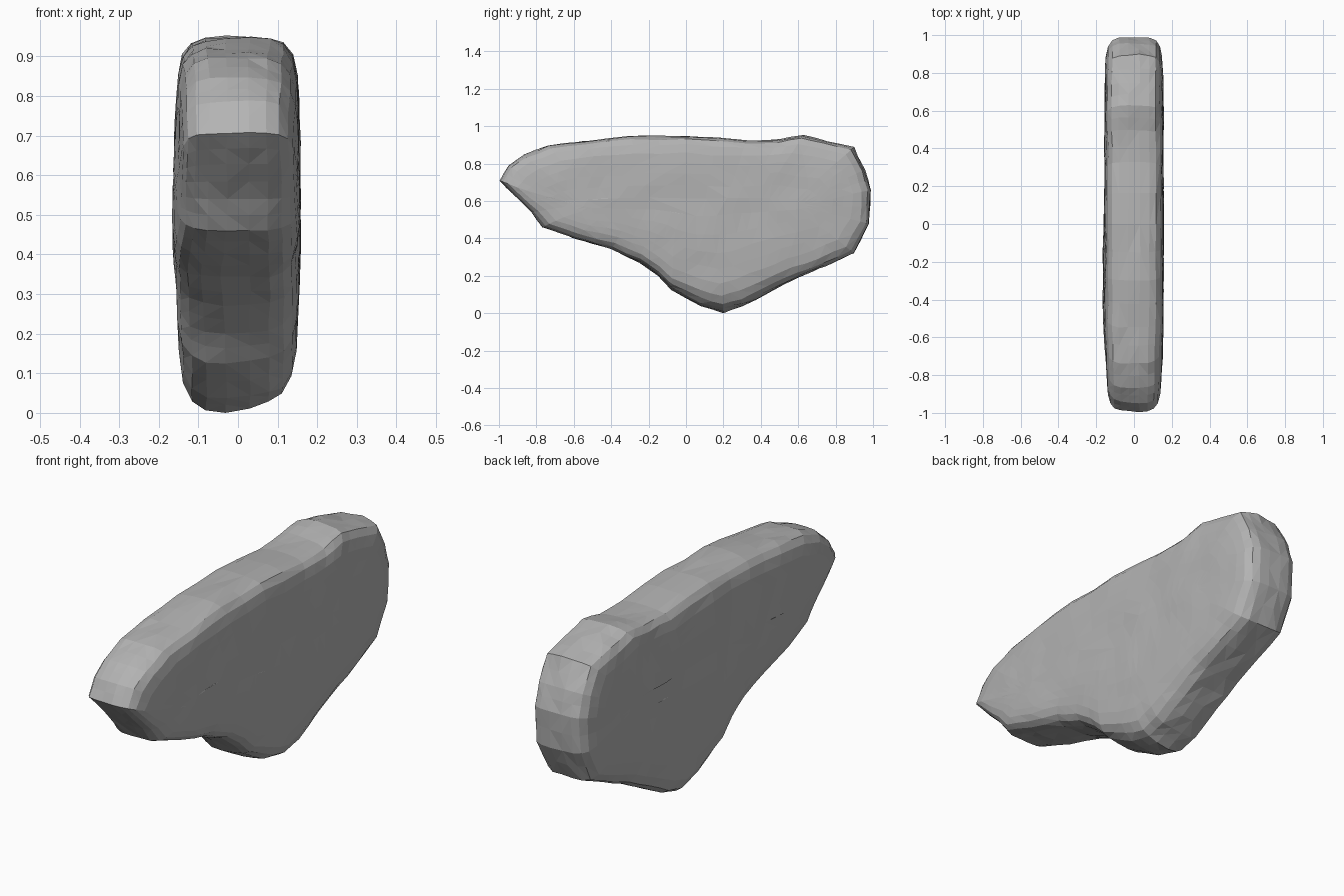
import bpy
import bmesh
from math import exp
from mathutils import Vector, noise

old = bpy.data.objects.get("Cube")
if old:
    bpy.data.objects.remove(old, do_unlink=True)

# Grey stone material
stone = bpy.data.materials.new("grey_stone")
stone.use_nodes = True
GREY = (0.45, 0.45, 0.45, 1)
stone.diffuse_color = GREY
stone.node_tree.nodes["Principled BSDF"].inputs["Base Color"].default_value = GREY

# Slab outline (y, z), starting at the front tip and running over the top
OUTLINE = [(-1, .71), (-.95, .79), (-.87, .85), (-.74, .9), (-.55, .925), (-.3, .95),
           (0, .953), (.33, .93), (.5, .935), (.63, .955), (.75, .925), (.9, .89),
           (.96, .77), (.99, .66), (.98, .48), (.9, .32), (.75, .25), (.6, .19),
           (.45, .11), (.3, .03), (.2, 0), (.08, .035), (-.08, .12), (-.15, .2),
           (-.25, .27), (-.4, .34), (-.6, .4), (-.77, .46), (-.83, .54), (-.92, .63)]

# Cross-section of the rounded rim: (x, fraction of the way to the spine)
RIM = [(.155, .9), (.155, .72), (.154, .55), (.152, .4), (.148, .26),
       (.137, .13), (.115, .045), (.08, .008)]
SECTION = RIM + [(.03, 0), (-.03, 0)] + [(-x, f) for x, f in reversed(RIM)]


def outline_points():
    """Outline with the midpoint of each edge added."""
    points = []
    for i, a in enumerate(OUTLINE):
        b = OUTLINE[(i + 1) % len(OUTLINE)]
        points += [Vector(a), (Vector(a) + Vector(b)) / 2]
    return points


def stone_point(p, x, f):
    """Place one point of the slab and roughen it."""
    q = p.lerp(Vector((.62 * p.x, .58)), f)
    y, z = q
    # Broad swelling low on the right side, narrower nose, sloping foot
    if x < 0:
        x -= .014 * exp(-((y + .35) ** 2 + (z - .42) ** 2) * 12)
    x *= 1 - .2 * max(0, -y - .55)
    z += .2 * max(x, 0) * max(0, 1 - z / .3)
    rough = noise.noise_vector(Vector((x * 9, y * 7, z * 7)))
    face = min(1, f * 6)
    co = Vector((x, y, z))
    co += Vector((.006 * rough.x, .010 * rough.y * face, .010 * rough.z * face))
    # Shallow dents across the rim, pushed inwards only
    dent = (1 - face) * .02 * abs(noise.noise(Vector((x * 8, y * 5, z * 5))))
    inward = (Vector((0, .62 * p.x, .58)) - Vector((0, p.x, p.y))).normalized()
    co += inward * dent
    co.z = max(co.z, 0)
    return co


# Skin the rings, cap both sides, and facet the surface
bm = bmesh.new()
points = outline_points()
rings = [[bm.verts.new(stone_point(p, x, f)) for p in points] for x, f in SECTION]
n = len(points)
for a, b in zip(rings, rings[1:]):
    for i in range(n):
        j = (i + 1) % n
        bm.faces.new((a[i], a[j], b[j], b[i]))
bm.faces.new(rings[0])
bm.faces.new(rings[-1])
bmesh.ops.triangulate(bm, faces=bm.faces[:])
bmesh.ops.recalc_face_normals(bm, faces=bm.faces[:])

# Rest the slab exactly on the ground
low = min(v.co.z for v in bm.verts)
bmesh.ops.translate(bm, verts=bm.verts[:], vec=(0, 0, -low))

mesh = bpy.data.meshes.new("stone_slab")
bm.to_mesh(mesh)
bm.free()
mesh.materials.append(stone)
slab = bpy.data.objects.new("stone_slab", mesh)
bpy.context.collection.objects.link(slab)
